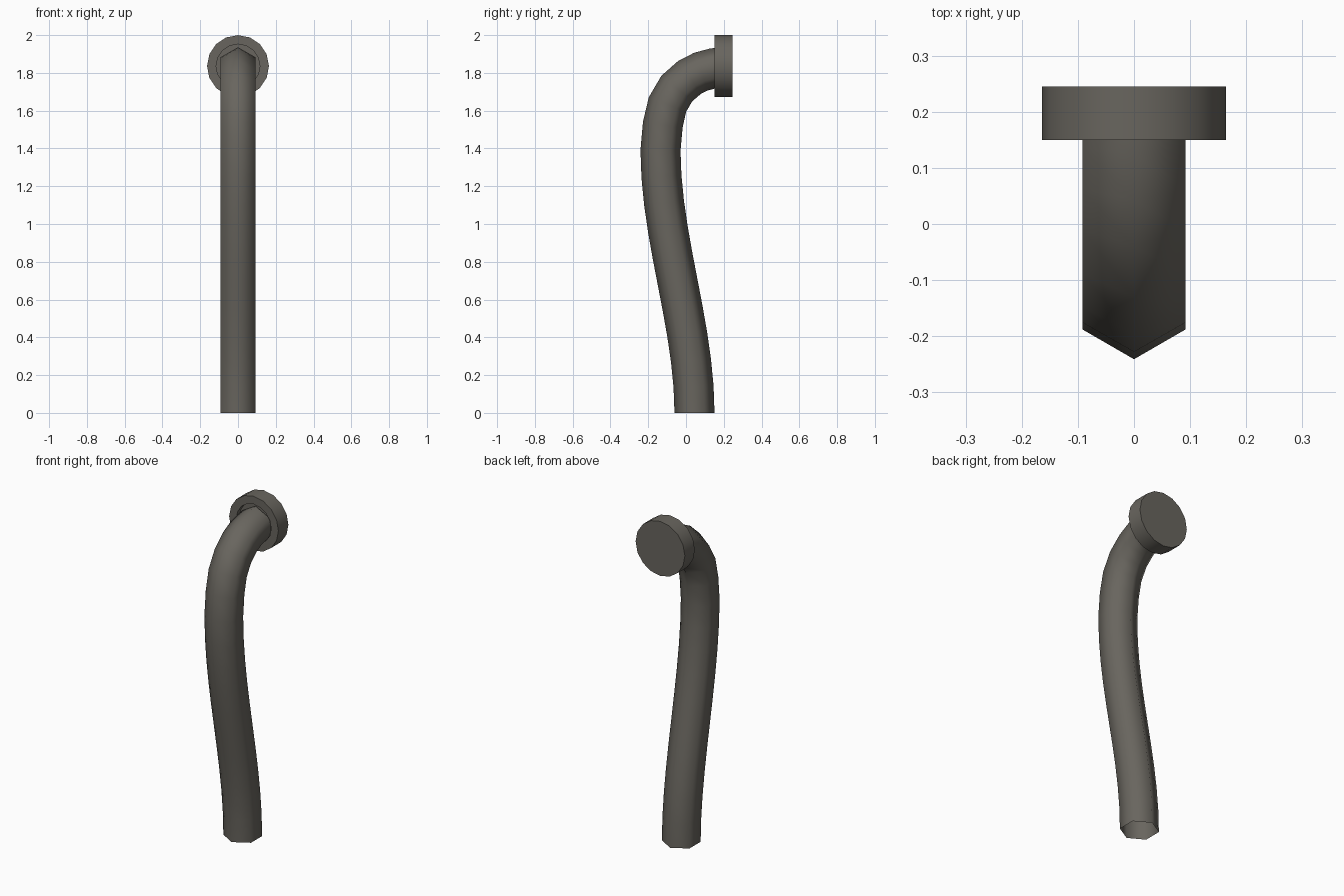
import bpy, bmesh, math
from mathutils import Vector

if "Cube" in bpy.data.objects:
    bpy.data.objects.remove(bpy.data.objects["Cube"])

metal = bpy.data.materials.new("dark warm grey metal")
metal.diffuse_color = (0.14, 0.131, 0.113, 1)
metal.use_nodes = True
metal.node_tree.nodes["Principled BSDF"].inputs["Base Color"].default_value = metal.diffuse_color


def finish(bm, name, angle):
    me = bpy.data.meshes.new(name)
    bm.to_mesh(me)
    bm.free()
    me.materials.append(metal)
    ob = bpy.data.objects.new(name, me)
    bpy.context.collection.objects.link(ob)
    bpy.ops.object.select_all(action='DESELECT')
    ob.select_set(True)
    bpy.context.view_layer.objects.active = ob
    bpy.ops.object.shade_smooth_by_angle(angle=math.radians(angle))
    return ob


def loft(bm, rings):
    for a, b in zip(rings, rings[1:]):
        n = len(a)
        for i in range(n):
            j = (i + 1) % n
            bm.faces.new((a[i], a[j], b[j], b[i]))


# Pipe centre line (y, z): a gentle S up to the bend, then over to the flange
path = []
for i in range(10):
    t = i / 10
    y = 0.045 - 0.18 * (3 * t * t - 2 * t ** 3)
    path.append((y, 1.39 * t))
path += [(-0.135, 1.39), (-0.123, 1.525), (-0.098, 1.633), (-0.048, 1.718),
         (0.02, 1.777), (0.08, 1.807), (0.148, 1.825), (0.18, 1.829)]

# Hexagonal pipe, open at the bottom
bm = bmesh.new()
rings = []
for i, (y, z) in enumerate(path):
    a, b = path[max(i - 1, 0)], path[min(i + 1, len(path) - 1)]
    d = Vector((0, b[0] - a[0], b[1] - a[1])).normalized()
    if i == 0:
        d = Vector((0, 0, 1))
    side = Vector((1, 0, 0))
    out = d.cross(side)
    ring = []
    for k in range(6):
        t = k * math.pi / 3
        ring.append(bm.verts.new(Vector((0, y, z)) + 0.106 * (math.sin(t) * side + math.cos(t) * out)))
    rings.append(ring)
loft(bm, rings)
# outward-facing sides
bmesh.ops.recalc_face_normals(bm, faces=bm.faces)
finish(bm, "bent_pipe", 65)

# Round wall flange with a shallow socket on its front
bm = bmesh.new()
rings = []
for r, y in [(0.116, 0.18), (0.116, 0.15), (0.164, 0.15), (0.164, 0.245)]:
    rings.append([bm.verts.new((r * math.sin(k * math.pi / 8), y, 1.836 + r * math.cos(k * math.pi / 8)))
                  for k in range(16)])
loft(bm, rings)
bm.faces.new(rings[0])
bm.faces.new(rings[-1])
bmesh.ops.recalc_face_normals(bm, faces=bm.faces)
finish(bm, "wall_flange", 40)
